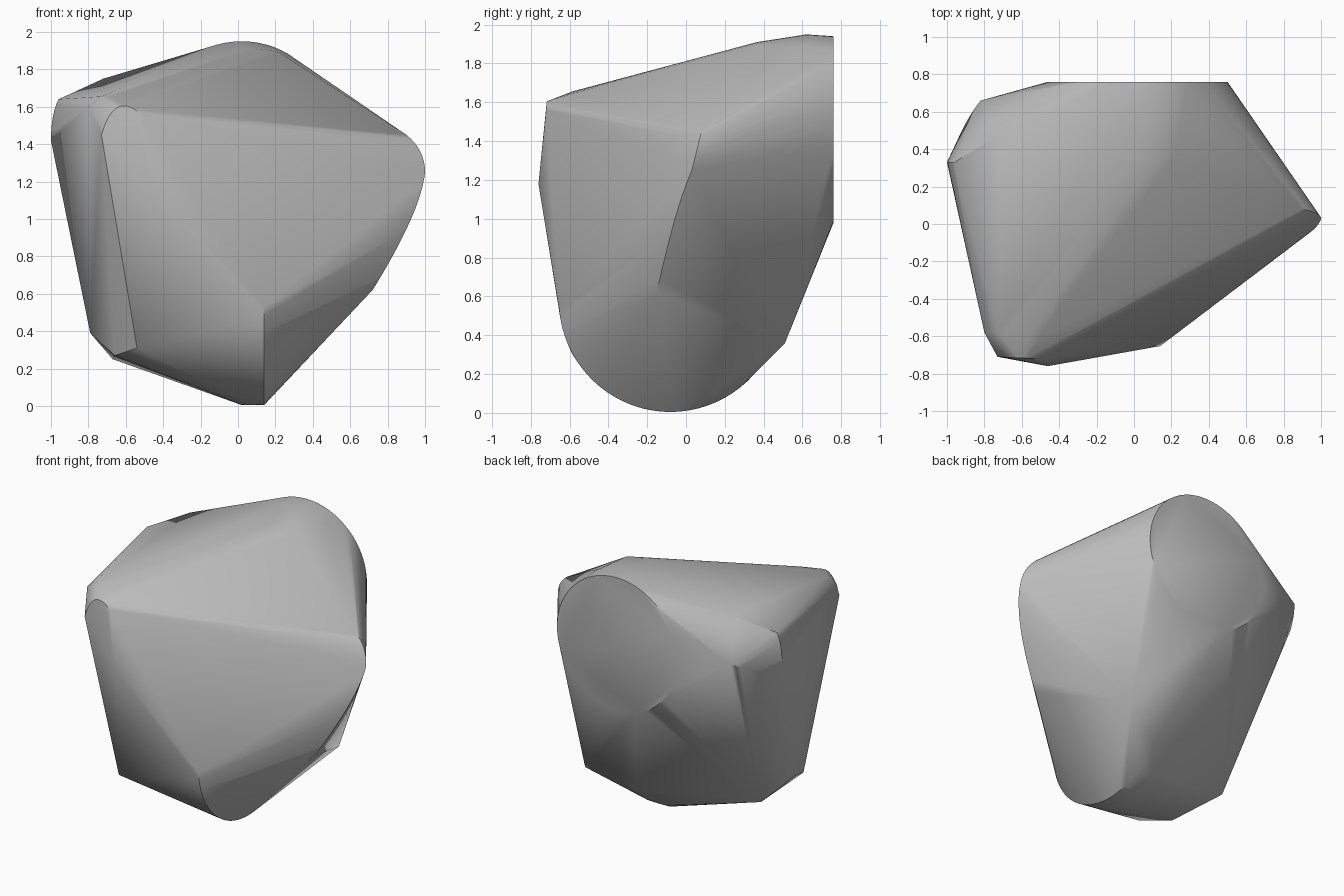
import bpy, bmesh
from math import sin, cos, radians
from mathutils import Vector

if "Cube" in bpy.data.objects:
    bpy.data.objects.remove(bpy.data.objects["Cube"], do_unlink=True)

stone = bpy.data.materials.new("stone grey")
stone.use_nodes = True
grey = (0.5, 0.5, 0.5, 1)
stone.diffuse_color = grey
stone.node_tree.nodes["Principled BSDF"].inputs["Base Color"].default_value = grey


def arc(center, u, v, start, end, steps):
    """Points on an arc spanned by the half-axes u and v."""
    c, u, v = Vector(center), Vector(u), Vector(v)
    angles = [radians(start + (end - start) * i / steps) for i in range(steps + 1)]
    return [c + u * cos(a) + v * sin(a) for a in angles]


def bend(a, b, c, steps=10):
    """Points on a quadratic curve from a to c."""
    a, b, c = Vector(a), Vector(b), Vector(c)
    ts = [i / steps for i in range(steps + 1)]
    return [a * (1 - t) ** 2 + b * 2 * t * (1 - t) + c * t * t for t in ts]


points = []
# Flat round back and the rounded crown in front of it
points += arc((0.02, 0.76, 1.46), (0.48, 0, 0), (0, 0, 0.48), 0, 360, 64)
points += arc((0.02, 0.62, 1.46), (0.49, 0, 0), (0, 0, 0.49), 60, 115, 12)
points += bend((-0.03, 0.37, 1.90), (0.1, 0.36, 1.925), (0.22, 0.37, 1.89), 6)
# Round keel underneath
points += arc((0.14, -0.08, 0.58), (0, 0.575, 0), (0, 0, 0.575), 185, 322, 30)
points += arc((0.02, -0.08, 0.58), (0, 0.575, 0), (0, 0, 0.575), 250, 300, 10)
# Rounded nose on the left side, running down to the lower corner
points += bend((0.9, 0.08, 1.45), (1.0, 0.06, 1.37), (1.0, 0.03, 1.25), 8)
points += bend((1.0, 0.03, 1.25), (0.98, -0.06, 1.04), (0.72, -0.15, 0.62), 12)
# Blunt front corner
points += bend((-0.73, -0.71, 1.45), (-0.66, -0.715, 1.69), (-0.52, -0.72, 1.56), 10)
points += bend((-0.73, -0.58, 1.655), (-0.62, -0.59, 1.66), (-0.5, -0.6, 1.64), 4)
# Right shoulder
points += bend((-0.96, 0.33, 1.64), (-1.0, 0.33, 1.56), (-1.0, 0.33, 1.42), 6)
points += bend((-0.82, 0.66, 1.5), (-0.87, 0.6, 1.46), (-0.92, 0.5, 1.41), 5)
# Single corners
points += [Vector(p) for p in (
    (-0.72, 0.48, 1.75), (-0.8, -0.58, 1.6), (-0.46, -0.76, 1.18), (0.45, 0.51, 0.36),
    (-0.67, 0.1, 0.25), (-0.79, -0.1, 0.39), (-0.66, -0.4, 0.27), (-0.54, -0.59, 0.31))]

# Wrap everything in one convex skin
bm = bmesh.new()
for p in points:
    bm.verts.new(p)
bmesh.ops.remove_doubles(bm, verts=bm.verts, dist=0.001)
hull = bmesh.ops.convex_hull(bm, input=bm.verts)
loose = [v for v in bm.verts if not v.link_faces]
bmesh.ops.delete(bm, geom=loose, context='VERTS')
bmesh.ops.dissolve_limit(bm, angle_limit=radians(1), verts=bm.verts, edges=bm.edges)
bmesh.ops.recalc_face_normals(bm, faces=bm.faces)
mesh = bpy.data.meshes.new("boulder")
bm.to_mesh(mesh)
bm.free()
mesh.materials.append(stone)
boulder = bpy.data.objects.new("boulder", mesh)
bpy.context.collection.objects.link(boulder)
bpy.context.view_layer.objects.active = boulder
boulder.select_set(True)
bpy.ops.object.shade_smooth_by_angle(angle=radians(35))
